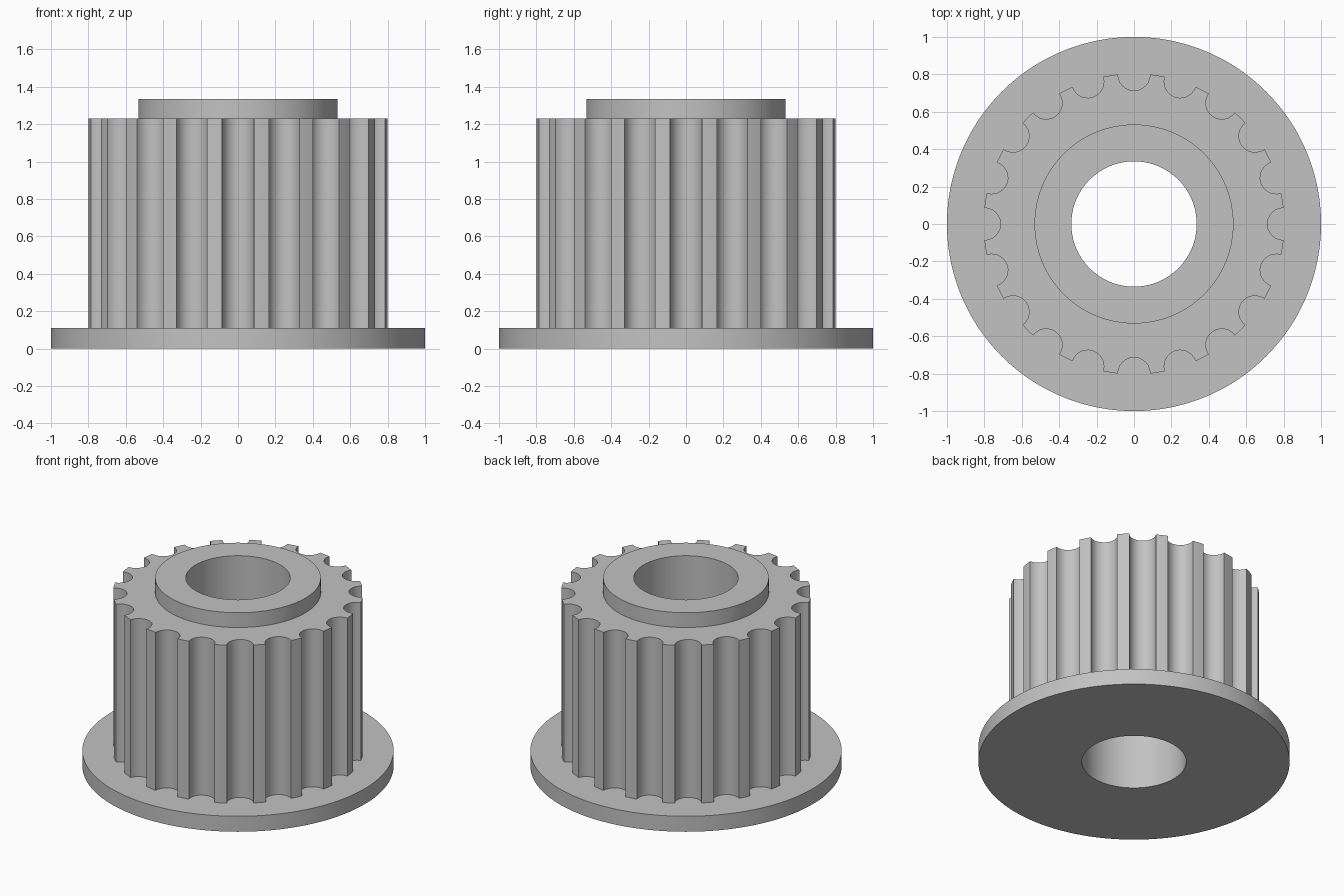
import bpy
import bmesh
from math import sin, cos, pi

cube = bpy.data.objects.get("Cube")
if cube:
    bpy.data.objects.remove(cube, do_unlink=True)

TEETH = 20
GROOVE_STEPS = 12                    # segments in each half-round groove
LAND_STEPS = 4                       # segments across each tooth tip
COUNT = TEETH * (GROOVE_STEPS + LAND_STEPS)
BORE, HUB, FLANGE = 0.335, 0.532, 1.0
TIP, GROOVE = 0.804, 0.086
FLANGE_TOP, TEETH_TOP, HUB_TOP = 0.11, 1.23, 1.335


def circle(radius):
    """Outline starting at the middle of a groove."""
    return [(radius * cos(2 * pi * i / COUNT), radius * sin(2 * pi * i / COUNT))
            for i in range(COUNT)]


def toothed_outline():
    """Round tips with half-round grooves, in step with circle()."""
    centre = (TIP ** 2 - GROOVE ** 2) ** 0.5
    half = GROOVE_STEPS // 2
    pitch = 2 * pi / TEETH
    mouth = math_angle(centre)
    points = []
    for tooth in range(TEETH):
        turn = tooth * pitch
        local = []
        # half groove, tooth tip, half of the next groove
        for i in range(half):
            t = pi - i * pi / GROOVE_STEPS
            local.append((centre + GROOVE * cos(t), GROOVE * sin(t)))
        for i in range(LAND_STEPS + 1):
            a = mouth + (pitch - 2 * mouth) * i / LAND_STEPS
            local.append((TIP * cos(a), TIP * sin(a)))
        for i in range(1, half):
            t = -pi / 2 - i * pi / GROOVE_STEPS
            x, y = centre + GROOVE * cos(t), GROOVE * sin(t)
            local.append((x * cos(pitch) - y * sin(pitch),
                          x * sin(pitch) + y * cos(pitch)))
        points += [(x * cos(turn) - y * sin(turn), x * sin(turn) + y * cos(turn))
                   for x, y in local]
    return points


def math_angle(centre):
    """Angle from the groove middle to its mouth corner."""
    from math import atan2
    return atan2(GROOVE, centre)


# Closed skin: base, flange, toothed body, hub and bore
teeth = toothed_outline()
sections = [
    (circle(BORE), 0), (circle(FLANGE), 0),
    (circle(FLANGE), FLANGE_TOP), (teeth, FLANGE_TOP),
    (teeth, TEETH_TOP), (circle(HUB), TEETH_TOP),
    (circle(HUB), HUB_TOP), (circle(BORE), HUB_TOP),
]
bm = bmesh.new()
rings = [[bm.verts.new((x, y, z)) for x, y in outline] for outline, z in sections]
for k, ring in enumerate(rings):
    following = rings[(k + 1) % len(rings)]
    for i in range(COUNT):
        j = (i + 1) % COUNT
        bm.faces.new((ring[i], ring[j], following[j], following[i]))
bmesh.ops.recalc_face_normals(bm, faces=bm.faces)
mesh = bpy.data.meshes.new("toothed_pulley")
bm.to_mesh(mesh)
bm.free()

# Plain grey metal
grey = bpy.data.materials.new("plain grey")
grey.use_nodes = True
colour = (0.54, 0.54, 0.54, 1)
grey.diffuse_color = colour
grey.node_tree.nodes["Principled BSDF"].inputs["Base Color"].default_value = colour
mesh.materials.append(grey)

pulley = bpy.data.objects.new("toothed_pulley", mesh)
bpy.context.collection.objects.link(pulley)
bpy.ops.object.select_all(action="DESELECT")
pulley.select_set(True)
bpy.context.view_layer.objects.active = pulley
bpy.ops.object.shade_smooth_by_angle(angle=pi / 6)
